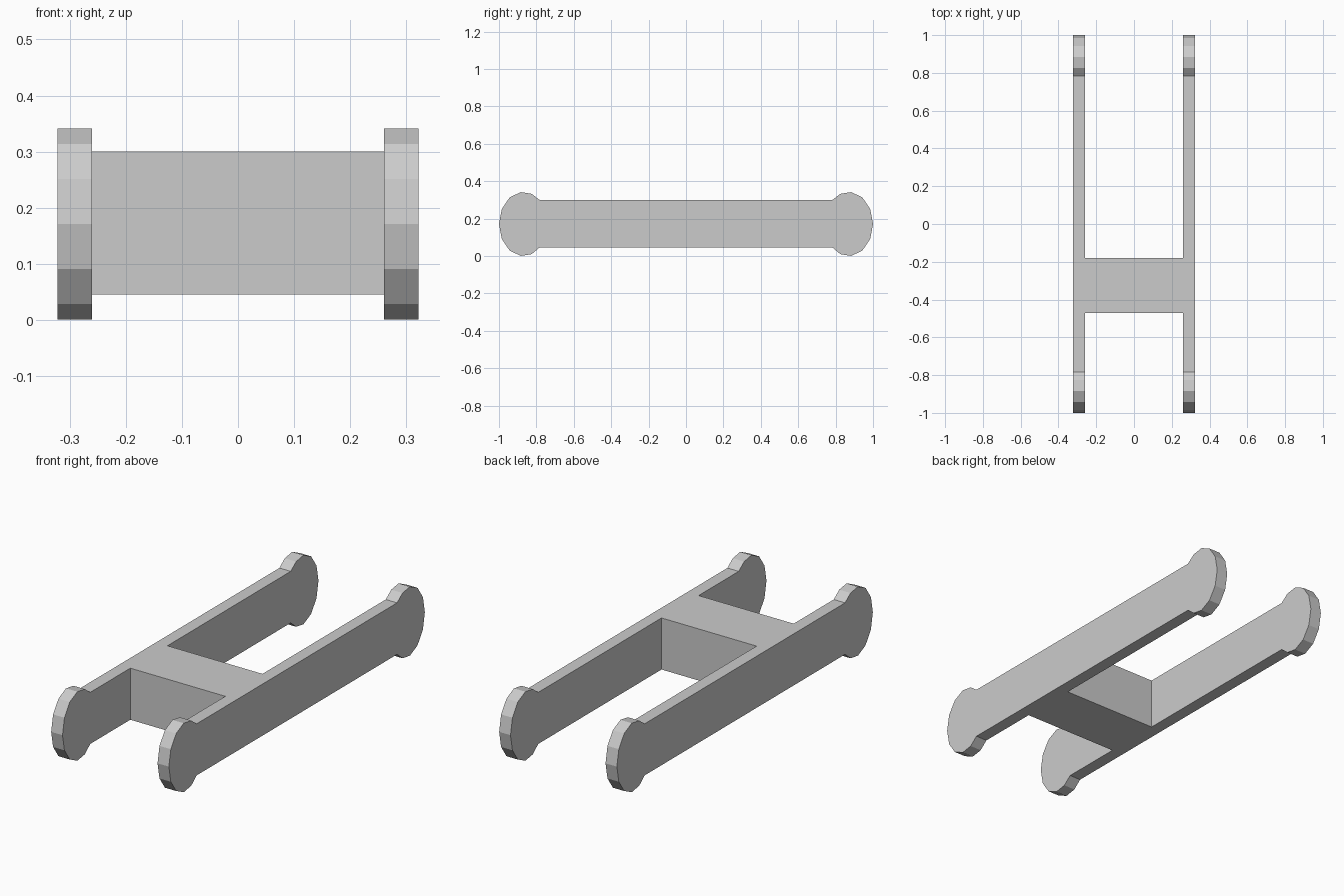
import bpy, bmesh
from math import sin, cos, radians

if "Cube" in bpy.data.objects:
    bpy.data.objects.remove(bpy.data.objects["Cube"])

X_IN, X_OUT = 0.26, 0.322          # side plate thickness range
Z_MID, RY, RZ = 0.171, 0.13, 0.1715  # rounded ends
Z_LOW, Z_HIGH = 0.045, 0.30        # straight bar edges
Y_END, Y_NECK = 0.87, 0.783


def extruded(name, outline, x0, x1):
    """Closed (y, z) outline extruded along x."""
    bm = bmesh.new()
    face = bm.faces.new([bm.verts.new((x0, y, z)) for y, z in outline])
    ext = bmesh.ops.extrude_face_region(bm, geom=[face])
    moved = [v for v in ext["geom"] if isinstance(v, bmesh.types.BMVert)]
    bmesh.ops.translate(bm, verts=moved, vec=(x1 - x0, 0, 0))
    bmesh.ops.recalc_face_normals(bm, faces=bm.faces)
    mesh = bpy.data.meshes.new(name)
    bm.to_mesh(mesh)
    bm.free()
    obj = bpy.data.objects.new(name, mesh)
    bpy.context.collection.objects.link(obj)
    return obj


# Side plates: straight bar with a faceted oval at each end
arc = [-110, -84, -56, -28, 0, 28, 56, 84, 110]
end = [(Y_END + RY * cos(radians(a)), Z_MID + RZ * sin(radians(a))) for a in arc]
half = [(Y_NECK, Z_LOW)] + end + [(Y_NECK, Z_HIGH)]
outline = half + [(-y, z) for y, z in reversed(half)]
plates = extruded("side_plates", outline, X_IN, X_OUT)
plates.modifiers.new("mirror", 'MIRROR').use_mirror_merge = False

# Cross block joining the plates, flush with their top and bottom edges
block = [(-0.47, Z_LOW), (-0.18, Z_LOW), (-0.18, Z_HIGH), (-0.47, Z_HIGH)]
cross = extruded("cross_block", block, -0.29, 0.29)
cross.hide_render = True
cross.hide_viewport = True

join = plates.modifiers.new("join_block", 'BOOLEAN')
join.operation = 'UNION'
join.solver = 'EXACT'
join.object = cross
plates.name = "h_frame"
